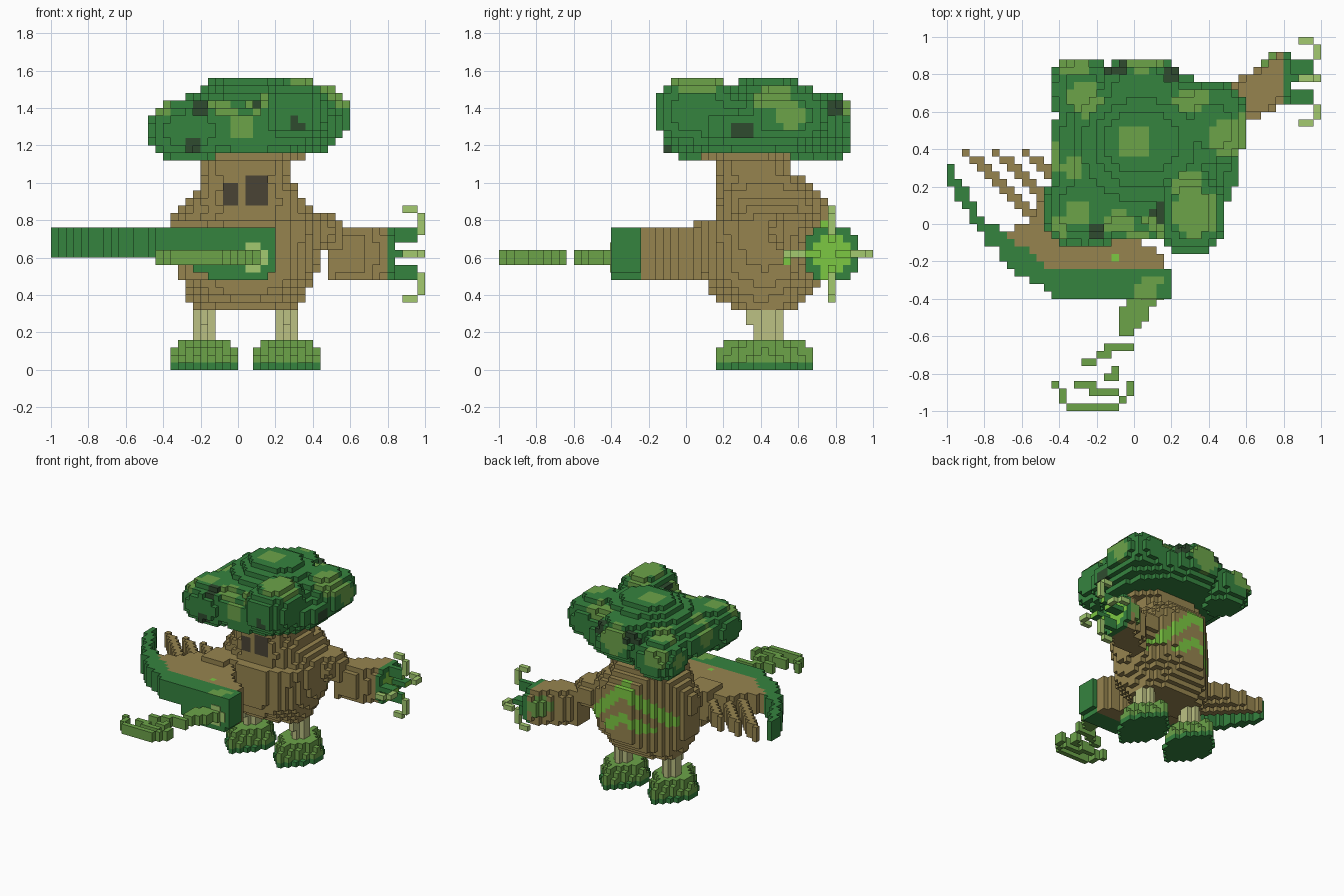
import bpy
from mathutils import Vector

if "Cube" in bpy.data.objects:
    bpy.data.objects.remove(bpy.data.objects["Cube"])

V = 0.04  # block size

COLOURS = {
    "bark brown": "96844f", "leaf green": "35833f", "moss green": "6ca349", "lime green": "7cc842",
    "pale claw green": "a3ca70", "pale stem": "bcc183", "deep leaf green": "2f4b2f", "eye hollow": "4a4435",
}
BARK, LEAF, MOSS, LIME, PALE, STEM, DEEP, EYE = range(len(COLOURS))


def linear(hexa, i):
    c = int(hexa[2 * i:2 * i + 2], 16) / 255
    return ((c + 0.055) / 1.055) ** 2.4


MATERIALS = []
for name, hexa in COLOURS.items():
    m = bpy.data.materials.new(name)
    m.use_nodes = True
    rgba = [linear(hexa, i) for i in range(3)] + [1]
    m.diffuse_color = rgba
    m.node_tree.nodes["Principled BSDF"].inputs["Base Color"].default_value = rgba
    MATERIALS.append(m)


def cells(x0, x1, y0, y1, z0, z1, inside=lambda p: True):
    """Blocks whose centres lie in a box and pass a shape test."""
    rx, ry, rz = (range(round(a / V), round(b / V)) for a, b in ((x0, x1), (y0, y1), (z0, z1)))
    return {(i, j, k) for i in rx for j in ry for k in rz
            if inside(Vector((i + 0.5, j + 0.5, k + 0.5)) * V)}


def blocks(name, filled, paint):
    """Mesh of the outer block faces; paint(centre, normal) gives each colour."""
    if not callable(paint):
        flat = paint
        paint = lambda p, n: flat
    verts, faces, tints = {}, [], []
    for c in sorted(filled):
        for axis in range(3):
            for side in (0, 1):
                n = [0, 0, 0]
                n[axis] = 2 * side - 1
                if tuple(a + b for a, b in zip(c, n)) in filled:
                    continue
                u, w = (axis + 1) % 3, (axis + 2) % 3
                quad = []
                for du, dw in ((0, 0), (1, 0), (1, 1), (0, 1)):
                    v = list(c)
                    v[axis] += side
                    v[u] += du
                    v[w] += dw
                    quad.append(verts.setdefault(tuple(v), len(verts)))
                faces.append(quad if side else quad[::-1])
                tints.append(paint(Vector([a + 0.5 for a in c]) * V, n))
    mesh = bpy.data.meshes.new(name)
    mesh.from_pydata([Vector(v) * V for v in verts], [], faces)
    used = sorted(set(tints))
    for t in used:
        mesh.materials.append(MATERIALS[t])
    for poly, t in zip(mesh.polygons, tints):
        poly.material_index = used.index(t)
    ob = bpy.data.objects.new(name, mesh)
    bpy.context.collection.objects.link(ob)


def interp(rows, t):
    """Linear lookup in rows of (key, values...)."""
    for a, b in zip(rows, rows[1:]):
        if t <= b[0]:
            f = max(0, (t - a[0]) / (b[0] - a[0]))
            return [p + (q - p) * f for p, q in zip(a[1:], b[1:])]
    return rows[-1][1:]


def layered(rows, p, power):
    """Test for stacked rounded rectangles: (z, x0, x1, y0, y1)."""
    x0, x1, y0, y1 = interp(rows, p.z)
    u = abs(2 * p.x - x0 - x1) / (x1 - x0)
    w = abs(2 * p.y - y0 - y1) / (y1 - y0)
    return u ** power + w ** power <= 1


def within(p, centre, radii):
    return sum(abs((a - b) / r) ** 2.3 for a, b, r in zip(p, centre, radii)) <= 1


# Trunk body with eyes, a bevelled back corner and arched stripes on the back
TRUNK = [(.32, -.24, .32, .26, .6), (.42, -.28, .36, .12, .69), (.5, -.32, .41, .08, .75),
         (.62, -.33, .44, .08, .78), (.78, -.36, .46, .08, .78), (.82, -.36, .45, .16, .78),
         (.88, -.29, .4, .16, .77), (.94, -.24, .34, .16, .72), (1.02, -.2, .28, .16, .66),
         (1.06, -.2, .28, .16, .56), (1.12, -.2, .28, .16, .56), (1.14, -.26, .36, .08, .56)]


def trunk_shape(p):
    return p.y - p.x < .78 and layered(TRUNK, p, 2.1 if p.z < .88 else 2.7)


def trunk_paint(p, n):
    if n[1] < 0 and p.y < .3 and p.z > .88:
        if -.08 < p.x < 0 and p.z < 1 or .04 < p.x < .16 and p.z < 1.04:
            return EYE
    if p.y > .48 and n[2] >= 0 and .56 < p.z < .96:
        dx = abs(p.x - .04)
        arch = p.z + .9 * dx
        if dx < .34 and (.85 < arch < .96 or .64 < arch < .75):
            return LIME
    return BARK


blocks("trunk_body", cells(-.4, .48, .04, .8, .32, 1.2, trunk_shape), trunk_paint)

# Leafy canopy: a stepped crown with rounded lobes
CROWN = [(1.16, -.34, .44, -.06, .78), (1.24, -.46, .56, -.1, .84), (1.34, -.46, .56, -.1, .84),
         (1.42, -.34, .46, .02, .78), (1.48, -.24, .36, .16, .7), (1.54, -.16, .24, .28, .6)]
LOBES = [((.3, .06, 1.38), (.19, .23, .19)), ((-.26, .08, 1.28), (.22, .21, .17)),
         ((-.27, .71, 1.25), (.18, .18, .15)), ((.41, .53, 1.36), (.2, .23, .16)),
         ((.04, .68, 1.33), (.24, .21, .17))]
LIGHT = [((0, .44, 1.55), .1), ((.34, .06, 1.54), .13), ((.28, .2, 1.46), .09), ((-.3, .06, 1.43), .08),
         ((-.26, .66, 1.38), .09), ((.3, .68, 1.46), .09), ((.04, .86, 1.36), .11), ((-.32, .84, 1.3), .08),
         ((.5, .46, 1.46), .1), ((.58, .56, 1.36), .08), ((-.08, 0, 1.42), .08), ((.12, 0, 1.43), .08),
         ((.02, -.08, 1.3), .07), ((-.46, .36, 1.32), .08), ((.52, .08, 1.36), .06), ((-.4, .72, 1.26), .07),
         ((-.42, -.02, 1.4), .07), ((-.34, .3, 1.42), .06)]
DARK = [((-.24, -.12, 1.17), .07), ((.12, .06, 1.46), .05), ((.52, .3, 1.28), .06), ((.2, .8, 1.42), .06),
        ((-.36, -.06, 1.42), .04), ((-.2, -.04, 1.4), .06), ((.3, -.14, 1.3), .04), ((-.1, .84, 1.4), .06)]


def canopy_shape(p):
    crown = p.z > 1.16 and layered(CROWN, p, 2.2)
    return crown or any(within(p, *lobe) for lobe in LOBES)


def canopy_paint(p, n):
    for spots, tint in ((DARK, DEEP), (LIGHT, MOSS)):
        if any((p - Vector(c)).length < r for c, r in spots):
            return tint
    return LEAF


blocks("leaf_canopy", cells(-.52, .64, -.2, .92, 1.12, 1.56, canopy_shape), canopy_paint)

# Legs and stepped, diamond-shaped feet
FOOT = [(.02, .2, .29), (.06, .2, .25), (.1, .16, .25), (.14, .15, .21)]
for side, x in (("right", -.18), ("left", .26)):
    shin = (cells(x - .06, x + .06, .4, .48, .16, .36) | cells(x - .02, x + .02, .36, .52, .16, .36)
            | cells(x - .02, x + .02, .32, .52, .24, .36))
    blocks(side + "_leg", shin, STEM)

    def foot_shape(p):
        rx, ry = interp(FOOT, p.z)
        return abs(p.x - x) / rx + abs(p.y - .42) / ry < 1.02

    blocks(side + "_foot", cells(x - .18, x + .18, .16, .68, 0, .16, foot_shape),
           lambda p, n: LEAF if p.z < V else MOSS)

# Right arm: bark forearm, crescent blade and trailing fingers
OUTER = [(-1, .22), (-.8, -.08), (-.6, -.28), (-.4, -.4), (.2, -.4)]
INNER = [(-1, .36), (-.8, .02), (-.68, -.06), (-.44, -.24), (.2, -.24)]
EDGE = [(-.7, -.04), (-.56, .02), (-.48, .16), (-.2, .2), (.02, -.08), (.18, -.18)]


def blade_shape(p):
    floor = .6 if p.x < -.24 else .52 if p.x < -.16 or p.x > .16 else .48
    return p.z > floor and interp(OUTER, p.x)[0] < p.y < interp(INNER, p.x)[0]


def blade_paint(p, n):
    on_vine = p.y < -.28 and abs(p.x - .08 - .5 * (p.y + .32)) < .06
    return MOSS if n[2] > 0 and on_vine else LEAF


def forearm_shape(p):
    floor = .6 if p.x < -.28 else .48
    return p.z > floor and interp(INNER, p.x)[0] < p.y < interp(EDGE, p.x)[0]


blocks("right_blade", cells(-1, .2, -.4, .36, .48, .76, blade_shape), blade_paint)
blocks("right_forearm", cells(-.72, .16, -.28, .24, .48, .76, forearm_shape)
       | cells(-.36, -.16, .04, .24, .56, .8),
       lambda p, n: LIME if n[2] > 0 and (p - Vector((-.1, -.18, .74))).length < .03 else BARK)
for i, (x, steps) in enumerate([(-.92, 10), (-.76, 8), (-.6, 6)]):
    finger = set()
    for s in range(steps):
        fx, fy = x + V * s, .4 - V * s
        finger |= cells(fx, fx + (2 * V if s else V), fy - V, fy, .6, .72)
    blocks("right_finger_%d" % (i + 1), finger, BARK)

# Curling vine springing from the blade
VINE = [(-.04, .12, -.44, -.4), (-.08, .08, -.52, -.44), (-.08, .04, -.56, -.52), (-.08, 0, -.6, -.56),
        (-.16, 0, -.68, -.64), (-.2, -.12, -.72, -.68), (-.28, -.2, -.76, -.72),
        (-.12, -.08, -.84, -.76), (-.16, -.12, -.84, -.8), (-.32, -.2, -.88, -.84), (-.24, -.08, -.92, -.88),
        (-.44, -.4, -.88, -.84), (-.4, -.36, -.96, -.88), (-.36, -.08, -1, -.96), (-.08, -.04, -.96, -.92),
        (-.04, 0, -.92, -.84)]
blocks("curling_vine", set().union(*(cells(*b, .56, .64) for b in VINE)), MOSS)


def plate(name, x0, x1, z0, z1, y, tint):
    bpy.ops.mesh.primitive_cube_add(size=1, location=((x0 + x1) / 2, y, (z0 + z1) / 2))
    ob = bpy.context.object
    ob.name = name
    ob.scale = (x1 - x0, .008, z1 - z0)
    ob.data.materials.append(MATERIALS[tint])


# Pale hook marking around the vine root
for i, box in enumerate([(.04, .12, .64, .68), (.12, .16, .56, .64), (.04, .12, .52, .56)]):
    plate("vine_root_marking_%d" % (i + 1), *box, -.402, PALE)

# Left arm: shoulder, flared forearm and hand
blocks("left_shoulder", cells(.36, .56, .44, .72, .56, .84,
       lambda p: within(p, (.42, .58, .74), (.13, .15, .11))) | cells(.44, .56, .52, .68, .64, .72), BARK)
ARM = [(.48, .56, .7), (.56, .56, .78), (.68, .57, .84), (.74, .62, .9), (.8, .64, .92)]


def arm_shape(p):
    y0, y1 = interp(ARM, p.x)
    u, w = abs(2 * p.y - y0 - y1) / (y1 - y0), abs(p.z - .62) / .15
    return u ** 2.6 + w ** 2.6 < 1.05


def arm_paint(p, n):
    return MOSS if n[1] >= 0 and (p - Vector((.72, .86, .64))).length < .09 else BARK


def palm_paint(p, n):
    return LIME if n[0] > 0 and abs(p.y - .77) + abs(p.z - .62) < .15 else LEAF


blocks("left_forearm", cells(.48, .8, .52, .92, .48, .76, arm_shape), arm_paint)
blocks("left_palm", cells(.8, .84, .64, .92, .48, .76,
       lambda p: abs(p.y - .78) + abs(p.z - .62) < .22), palm_paint)

# Four hooked claws around the palm
for name, sy, sz in (("upper", 0, 1), ("lower", 0, -1), ("front", -1, 0), ("back", 1, 0)):
    def span(x0, x1, near, far):
        if sz:
            a, b = sorted((.62 + sz * near, .62 + sz * far))
            return cells(x0, x1, .76, .8, a, b)
        a, b = sorted((.76 + sy * near, .76 + sy * far))
        return cells(x0, x1, a, b, .6, .64)
    blocks(name + "_finger", span(.84, .96, .06, .14), palm_paint)
    blocks(name + "_claw", span(.96, 1, .1, .22) | span(.88, .96, .22 if sz else .2, .26 if sz else .24), PALE)
